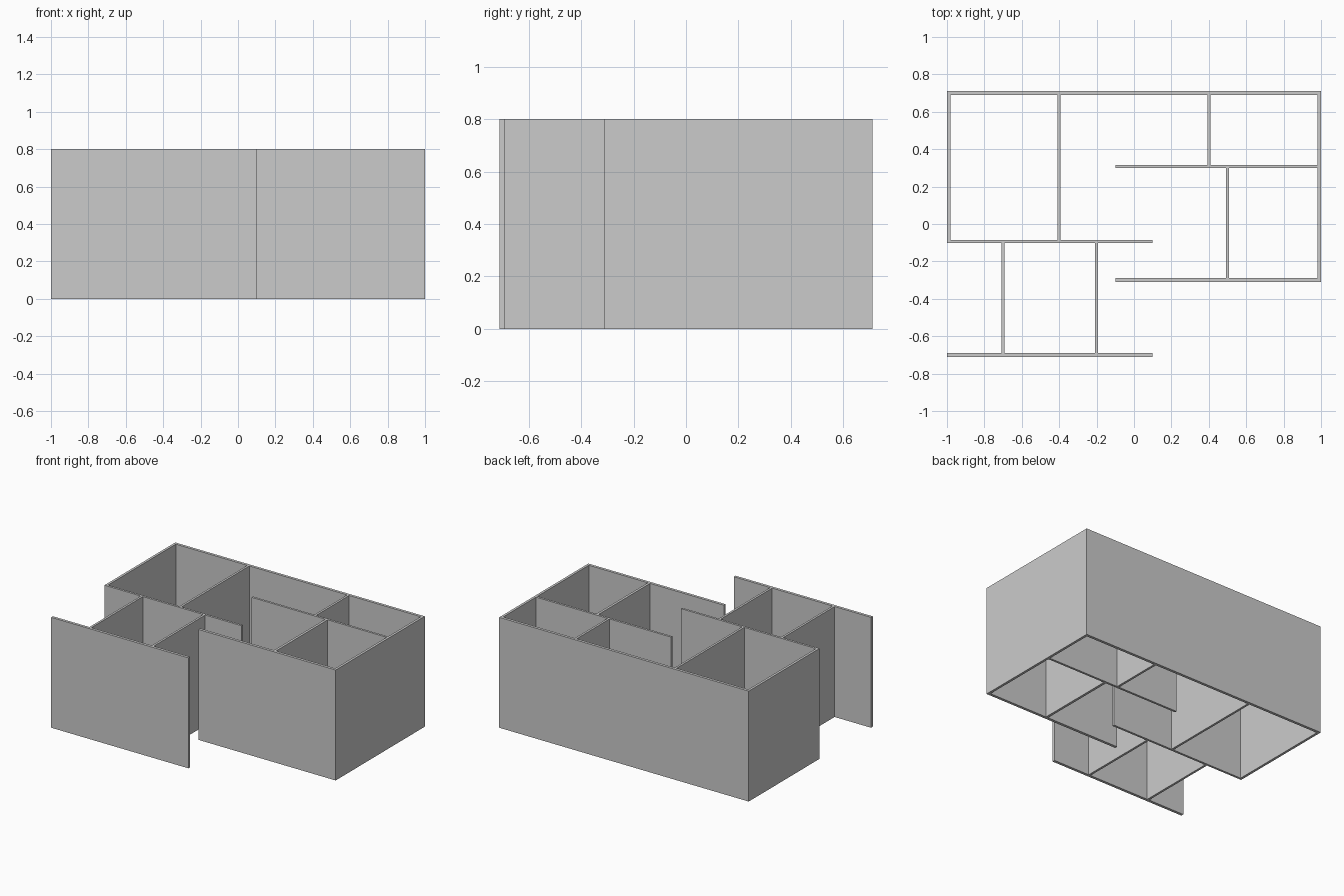
import bpy

if "Cube" in bpy.data.objects:
    bpy.data.objects.remove(bpy.data.objects["Cube"])

HEIGHT = 0.8

def wall(name, x0, x1, y0, y1):
    bpy.ops.mesh.primitive_cube_add(size=1, location=((x0 + x1) / 2, (y0 + y1) / 2, HEIGHT / 2))
    o = bpy.context.object
    o.name = name
    o.scale = (x1 - x0, y1 - y0, HEIGHT)
    bpy.ops.object.transform_apply(location=False, rotation=False, scale=True)

def wall_x(name, y, x0, x1, t=0.02):
    wall(name, x0, x1, y - t / 2, y + t / 2)

def wall_y(name, x, y0, y1, t=0.016):
    wall(name, x - t / 2, x + t / 2, y0, y1)

# Walls running left to right
wall_x("back_wall", 0.70, -1, 1)
wall_x("right_back_partition", 0.307, -0.1, 0.983, 0.016)
wall_x("left_middle_wall", -0.093, -1, 0.1, 0.016)
wall_x("right_front_wall", -0.30, -0.1, 1)
wall_x("left_front_wall", -0.70, -1, 0.1)

# Outer side walls
wall_y("left_side_wall", -0.991, -0.085, 0.69, 0.018)
wall_y("right_side_wall", 0.991, -0.29, 0.69, 0.018)

# Room dividers running front to back
wall_y("back_left_divider", -0.40, -0.085, 0.69)
wall_y("back_right_divider", 0.40, 0.315, 0.69)
wall_y("right_room_divider", 0.50, -0.29, 0.299, 0.018)
wall_y("front_left_divider", -0.70, -0.69, -0.101)
wall_y("front_middle_divider", -0.20, -0.69, -0.101)
